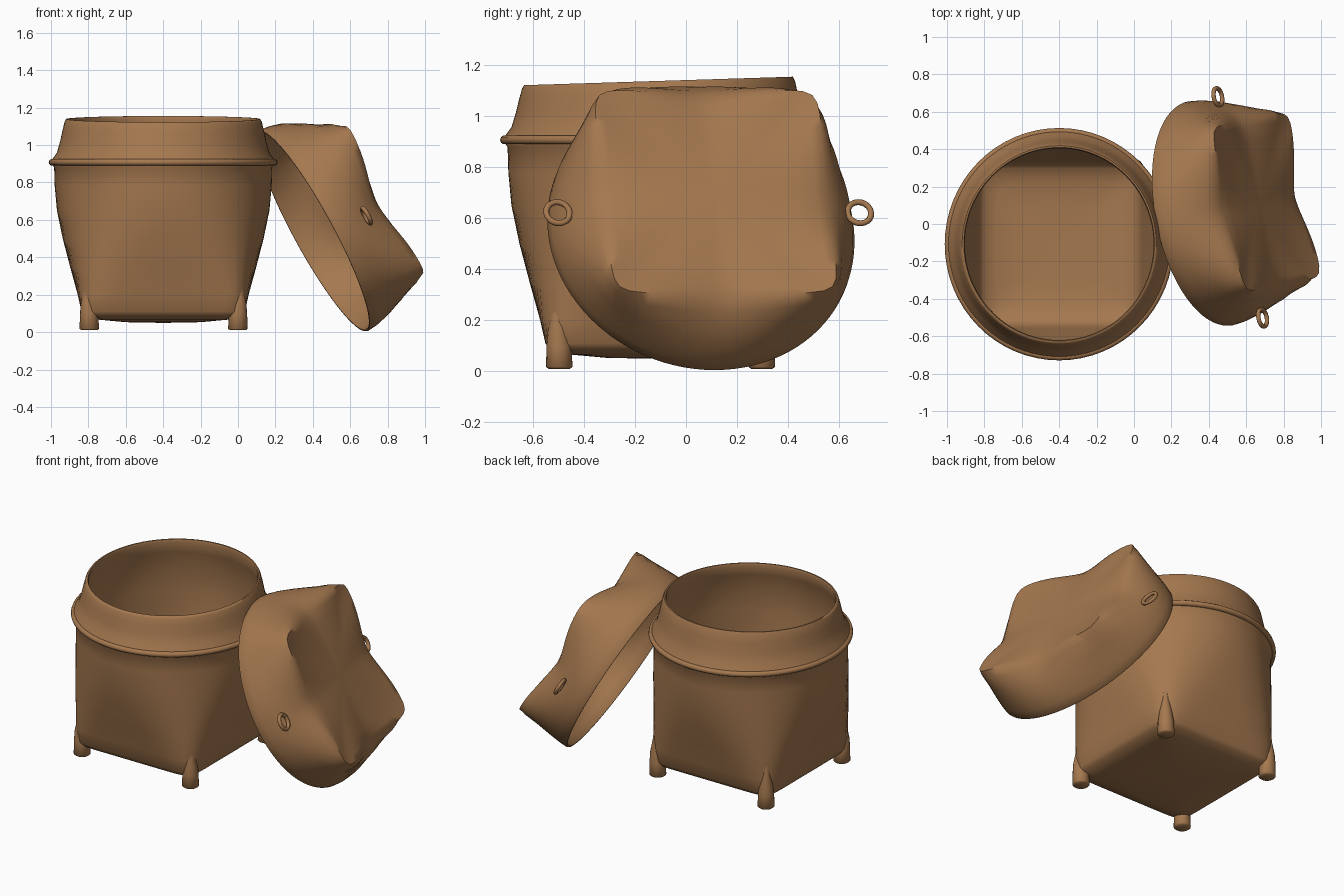
import bpy, bmesh, math
from mathutils import Vector, Matrix

if "Cube" in bpy.data.objects:
    bpy.data.objects.remove(bpy.data.objects["Cube"])

wicker = bpy.data.materials.new("brown_wicker")
wicker.diffuse_color = (0.375, 0.188, 0.078, 1)
wicker.use_nodes = True
wicker.node_tree.nodes["Principled BSDF"].inputs["Base Color"].default_value = wicker.diffuse_color


def finish(name, bm, matrix=Matrix()):
    bmesh.ops.recalc_face_normals(bm, faces=bm.faces)
    me = bpy.data.meshes.new(name)
    bm.to_mesh(me)
    bm.free()
    me.transform(matrix)
    me.materials.append(wicker)
    ob = bpy.data.objects.new(name, me)
    bpy.context.collection.objects.link(ob)
    bpy.ops.object.select_all(action='DESELECT')
    ob.select_set(True)
    bpy.context.view_layer.objects.active = ob
    bpy.ops.object.shade_smooth_by_angle(angle=math.radians(60))
    return ob


def skin(bm, rings):
    """Join closed rings of points with quads and cap both ends."""
    rings = [[bm.verts.new(p) for p in ring] for ring in rings]
    n = len(rings[0])
    for a, b in zip(rings, rings[1:]):
        for i in range(n):
            j = (i + 1) % n
            bm.faces.new((a[i], a[j], b[j], b[i]))
    bm.faces.new(rings[0][::-1])
    bm.faces.new(rings[-1])


def square_round(height, half, corner, lift=0.0, tilt=0.0, n=96):
    """Ring between square and circle: half = side distance, corner = corner distance."""
    p = 1 / max(0.04, 0.5 - math.log2(corner / half))
    ring = []
    for i in range(n):
        t = 2 * math.pi * i / n
        c, s = math.cos(t), math.sin(t)
        r = half / (abs(c) ** p + abs(s) ** p) ** (1 / p)
        ring.append(Vector((r * c, r * s, height + lift * abs(math.sin(2 * t)) ** 1.6 + tilt * r * s)))
    return ring


def shell(name, rows, matrix):
    bm = bmesh.new()
    skin(bm, [square_round(*row) for row in rows])
    return finish(name, bm, matrix)


def torus(name, major, minor, matrix, n=48, m=10):
    bm = bmesh.new()
    v = [[bm.verts.new(((major + minor * math.cos(b)) * math.cos(a),
                        (major + minor * math.cos(b)) * math.sin(a), minor * math.sin(b)))
          for b in (2 * math.pi * j / m for j in range(m))]
         for a in (2 * math.pi * i / n for i in range(n))]
    for i in range(n):
        for j in range(m):
            k, l = (i + 1) % n, (j + 1) % m
            bm.faces.new((v[i][j], v[k][j], v[k][l], v[i][l]))
    return finish(name, bm, matrix)


# Basket: square base blending to a round mouth, outside then inside
place = Matrix.Translation((-0.40, -0.108, 0)) @ Matrix.Scale(1.015, 4, (0, 1, 0))
shell("basket_body", [
    (0.05, 0.04, 0.04), (0.053, 0.20, 0.25), (0.066, 0.34, 0.45), (0.085, 0.42, 0.56),
    (0.11, 0.437, 0.582), (0.20, 0.457, 0.588), (0.35, 0.498, 0.588), (0.50, 0.537, 0.587),
    (0.65, 0.568, 0.585), (0.78, 0.58, 0.582), (0.88, 0.583, 0.583),
    (0.905, 0.60, 0.60), (0.925, 0.592, 0.592),
    (0.96, 0.568, 0.568, 0, 0.005), (1.02, 0.551, 0.551, 0, 0.01), (1.08, 0.538, 0.538, 0, 0.02),
    (1.125, 0.527, 0.527, 0, 0.03), (1.139, 0.519, 0.519, 0, 0.032), (1.139, 0.510, 0.510, 0, 0.032),
    (1.125, 0.505, 0.505, 0, 0.03), (1.05, 0.527, 0.527, 0, 0.02), (0.93, 0.56, 0.56),
    (0.80, 0.563, 0.565), (0.65, 0.553, 0.568), (0.50, 0.522, 0.57), (0.35, 0.483, 0.57),
    (0.20, 0.442, 0.57), (0.13, 0.424, 0.56), (0.105, 0.40, 0.53), (0.08, 0.33, 0.43),
    (0.068, 0.20, 0.25), (0.065, 0.04, 0.04)], place)

# Rolled band around the shoulder
torus("shoulder_band", 0.594, 0.018, place @ Matrix.Translation((0, 0, 0.908)), n=64)

# Four feet merging into the corners of the basket
for sx, side in ((-1, "left"), (1, "right")):
    for sy, end in ((-1, "front"), (1, "back")):
        bm = bmesh.new()
        rings = []
        for z, r, d in ((0.010, 0.042, 0.397), (0.018, 0.052, 0.397), (0.10, 0.049, 0.398),
                        (0.16, 0.040, 0.402), (0.25, 0.020, 0.404), (0.38, 0.008, 0.404)):
            rings.append([(sx * d + r * math.cos(math.pi * i / 8),
                           sy * d + r * math.sin(math.pi * i / 8), z) for i in range(16)])
        skin(bm, rings)
        finish(f"{end}_{side}_foot", bm, Matrix.Translation((-0.398, -0.10, 0)))

# Lid frame: axis n points out of the lid top, s runs down the slope
n = Vector((0.865, 0.175, 0.47)).normalized()
s = (Vector((0, 0, -1)) + n * n.z).normalized()
t = n.cross(s)
lean = Matrix.Translation((0.40, 0.055, 0.54)) @ Matrix((s, t, n)).transposed().to_4x4()

# Lid: round rim blending to a square top with raised corners
shell("lid", [
    (0.318, 0.04, 0.04), (0.318, 0.20, 0.26, 0.005), (0.314, 0.34, 0.46, 0.018),
    (0.307, 0.41, 0.555, 0.042), (0.292, 0.45, 0.602, 0.066), (0.265, 0.492, 0.606, 0.052),
    (0.20, 0.546, 0.606, 0.02), (0.13, 0.584, 0.61), (0.06, 0.604, 0.612),
    (0.008, 0.61, 0.61), (0, 0.606, 0.606), (0, 0.598, 0.598), (0.008, 0.594, 0.594),
    (0.06, 0.588, 0.596), (0.13, 0.568, 0.594), (0.20, 0.528, 0.588, 0.02),
    (0.258, 0.475, 0.588, 0.047), (0.284, 0.43, 0.575, 0.052), (0.297, 0.37, 0.50, 0.023),
    (0.304, 0.20, 0.26), (0.304, 0.04, 0.04)], lean)

# Cord loops on both sides of the lid
for sy, end in ((-1, "first"), (1, "second")):
    torus(f"{end}_lid_loop", 0.047, 0.012,
          lean @ Matrix.Translation((0.008, sy * 0.603, 0.19)), n=20, m=8)
